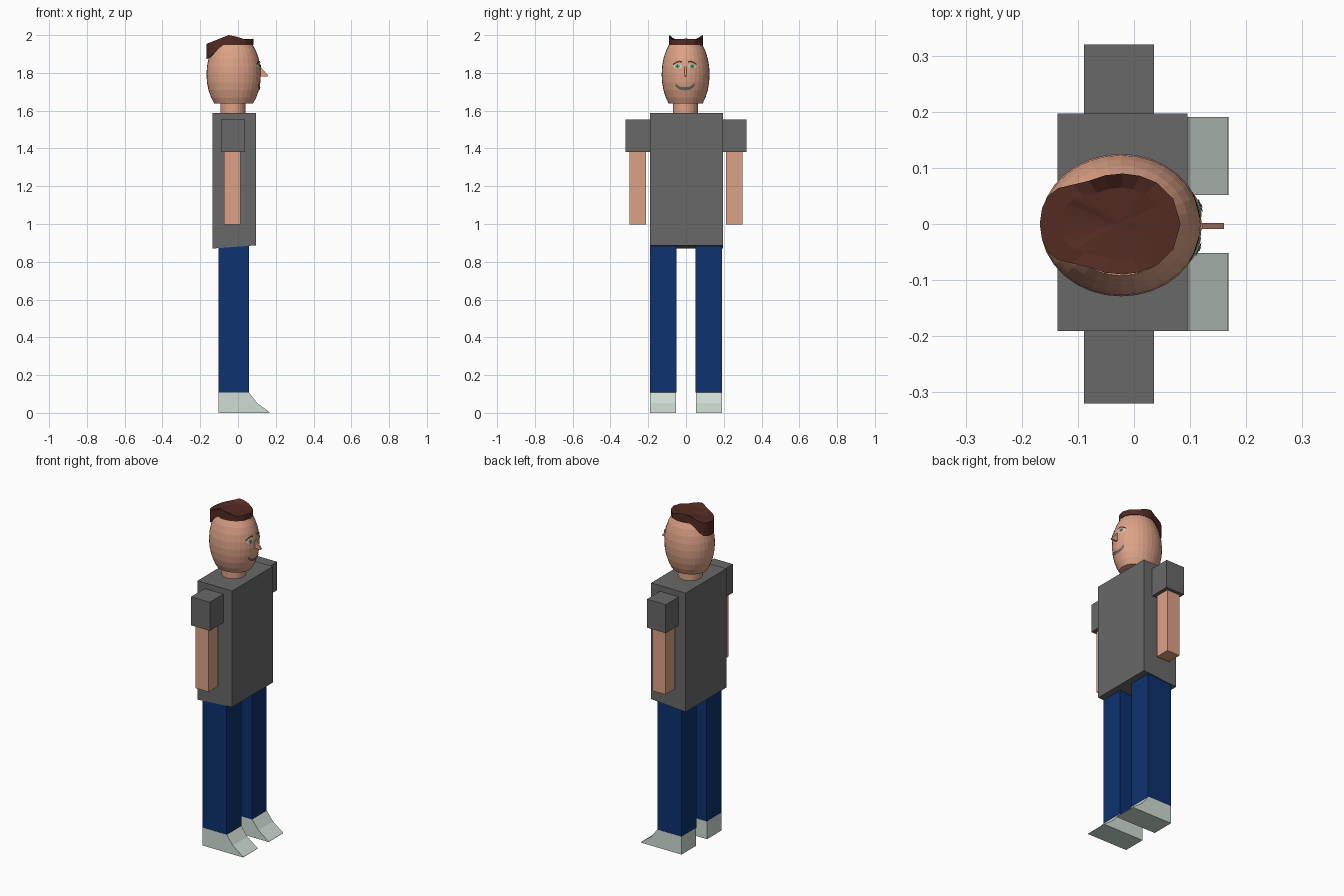
import bpy, bmesh, math

if "Cube" in bpy.data.objects:
    bpy.data.objects.remove(bpy.data.objects["Cube"])

def material(name, col):
    m = bpy.data.materials.new(name)
    m.diffuse_color = (*col, 1)
    m.use_nodes = True
    m.node_tree.nodes["Principled BSDF"].inputs["Base Color"].default_value = m.diffuse_color
    return m

SKIN = material("skin", (0.72, 0.36, 0.24))
SHIRT = material("shirt grey", (0.14, 0.14, 0.14))
JEANS = material("jeans blue", (0.004, 0.032, 0.16))
SHOE = material("pale grey green", (0.62, 0.72, 0.65))
HAIR = material("hair brown", (0.085, 0.024, 0.016))
IRIS = material("iris green", (0.09, 0.30, 0.14))
DARK = material("dark line", (0.05, 0.04, 0.035))
LIPS = material("mouth grey", (0.13, 0.14, 0.13))

def finish(name, bm, mat, recalc=True):
    if recalc:
        bmesh.ops.recalc_face_normals(bm, faces=bm.faces)
    me = bpy.data.meshes.new(name)
    bm.to_mesh(me)
    bm.free()
    me.materials.append(mat)
    ob = bpy.data.objects.new(name, me)
    bpy.context.collection.objects.link(ob)
    return ob

def prism(name, profile, y0, y1, mat):
    """Side profile of (x, z) points extruded from y0 to y1."""
    bm = bmesh.new()
    a = [bm.verts.new((x, y0, z)) for x, z in profile]
    b = [bm.verts.new((x, y1, z)) for x, z in profile]
    bm.faces.new(a)
    bm.faces.new(b)
    n = len(a)
    for i in range(n):
        j = (i + 1) % n
        bm.faces.new((a[i], a[j], b[j], b[i]))
    return finish(name, bm, mat)

def rect(x0, x1, z0, z1):
    return [(x0, z0), (x1, z0), (x1, z1), (x0, z1)]

# Torso with slightly slanted hem
prism("torso", [(-0.136, 0.87), (0.095, 0.887), (0.095, 1.587), (-0.136, 1.587)],
      -0.191, 0.197, SHIRT)

# Limbs, one set per side
SHOE_PROFILE = [(-0.104, 0), (0.168, 0), (0.166, 0.004), (0.10, 0.053),
                (0.058, 0.108), (-0.104, 0.108)]
for side, s in (("left", 1), ("right", -1)):
    prism(side + "_sleeve", rect(-0.089, 0.036, 1.38, 1.552), s * 0.19, s * 0.32, SHIRT)
    prism(side + "_arm", rect(-0.073, 0.014, 0.998, 1.40), s * 0.211, s * 0.30, SKIN)
    prism(side + "_leg", rect(-0.104, 0.058, 0.108, 0.89), s * 0.049, s * 0.19, JEANS)
    prism(side + "_shoe", SHOE_PROFILE, s * 0.052, s * 0.191, SHOE)

# Neck
bm = bmesh.new()
bmesh.ops.create_cone(bm, cap_ends=True, segments=32, radius1=0.066, radius2=0.066, depth=0.09)
bmesh.ops.translate(bm, verts=bm.verts, vec=(-0.026, -0.003, 1.612))
finish("neck", bm, SKIN)

# Head: ellipsoid cut flat at top and bottom
CX, CY, CZ, RX, RY, RZ = -0.023, -0.002, 1.792, 0.144, 0.127, 0.219
bm = bmesh.new()
bmesh.ops.create_uvsphere(bm, u_segments=32, v_segments=16, radius=1)
bmesh.ops.delete(bm, geom=[v for v in bm.verts if abs(v.co.z) > 0.72], context='VERTS')
bmesh.ops.holes_fill(bm, edges=bm.edges, sides=0)
for v in bm.verts:
    v.co = (CX + RX * v.co.x, CY + RY * v.co.y, CZ + RZ * v.co.z)
finish("head", bm, SKIN)

# Hair: outline with a dished top and a lower back
half = [(0.07, 0.045), (0.04, 0.074), (0.01, 0.086), (-0.02, 0.09), (-0.05, 0.087),
        (-0.08, 0.077), (-0.11, 0.070), (-0.135, 0.064), (-0.153, 0.050), (-0.164, 0.028)]
outline = [(0.083, 0)] + half + [(-0.168, 0)] + [(x, -y) for x, y in reversed(half)]

def interp(x, pts):
    for (x0, z0), (x1, z1) in zip(pts, pts[1:]):
        if x <= x1:
            return z0 + (z1 - z0) * (x - x0) / (x1 - x0)
    return pts[-1][1]

TOP = [(-0.168, 1.953), (-0.05, 2.0), (-0.01, 1.993), (0.04, 1.976), (0.083, 1.981)]
BOTTOM = [(-0.168, 1.872), (-0.155, 1.877), (-0.09, 1.945), (0.083, 1.947)]
bm = bmesh.new()
low = [bm.verts.new((x, y, interp(x, BOTTOM))) for x, y in outline]
high = [bm.verts.new((x, y, interp(x, TOP))) for x, y in outline]
inner = []
for x, y in outline:
    xi = -0.03 + (x + 0.03) * 0.72
    inner.append(bm.verts.new((xi, y * 0.72, min(1.979, interp(xi, TOP)))))
n = len(outline)
for ra, rb in ((low, high), (high, inner)):
    for i in range(n):
        j = (i + 1) % n
        bm.faces.new((ra[i], ra[j], rb[j], rb[i]))
for ring, z in ((inner, 1.976), (low, 1.945)):
    c = bm.verts.new((-0.03, 0, z))
    for i in range(n):
        bm.faces.new((ring[i], ring[(i + 1) % n], c))
finish("hair", bm, HAIR)

# Face details laid on the front of the head
def on_face(y, z, lift):
    k = 1 - ((y - CY) / RY) ** 2 - ((z - CZ) / RZ) ** 2
    return (CX + RX * math.sqrt(max(k, 0)) + lift, y, z)

def face_front(bm):
    bm.normal_update()
    for f in bm.faces:
        if f.normal.x < 0:
            f.normal_flip()

def disc(name, y, z, ry, rz, lift, mat):
    bm = bmesh.new()
    c = bm.verts.new(on_face(y, z, lift))
    ring = [bm.verts.new(on_face(y + ry * math.cos(t * math.tau / 16),
                                 z + rz * math.sin(t * math.tau / 16), lift))
            for t in range(16)]
    for i in range(16):
        bm.faces.new((c, ring[i], ring[(i + 1) % 16]))
    face_front(bm)
    finish(name, bm, mat, False)

def ribbon(name, pts, h, lift, mat):
    bm = bmesh.new()
    a = [bm.verts.new(on_face(y, z - h, lift)) for y, z in pts]
    b = [bm.verts.new(on_face(y, z + h, lift)) for y, z in pts]
    for i in range(len(pts) - 1):
        bm.faces.new((a[i], a[i + 1], b[i + 1], b[i]))
    face_front(bm)
    finish(name, bm, mat, False)

FY = -0.006  # face centre line
for side, s in (("left", 1), ("right", -1)):
    y = FY + s * 0.039
    disc(side + "_eye_white", y, 1.835, 0.021, 0.012, 0.003, SHOE)
    disc(side + "_iris", y, 1.835, 0.012, 0.011, 0.006, IRIS)
    disc(side + "_pupil", y, 1.835, 0.004, 0.004, 0.008, DARK)
    ribbon(side + "_eyebrow", [(FY + s * a, z) for a, z in
           ((0.016, 1.858), (0.03, 1.861), (0.045, 1.856), (0.062, 1.845))], 0.004, 0.004, HAIR)

ribbon("mouth", [(FY + 0.01 * i, 1.716 + 0.022 * (abs(i) / 5) ** 3) for i in range(-5, 6)],
       0.008, 0.004, LIPS)

# Nose: thin triangular wedge
prism("nose", [(0.105, 1.83), (0.121, 1.83), (0.160, 1.785), (0.155, 1.78), (0.105, 1.782)],
      -0.009, 0.002, SKIN)
